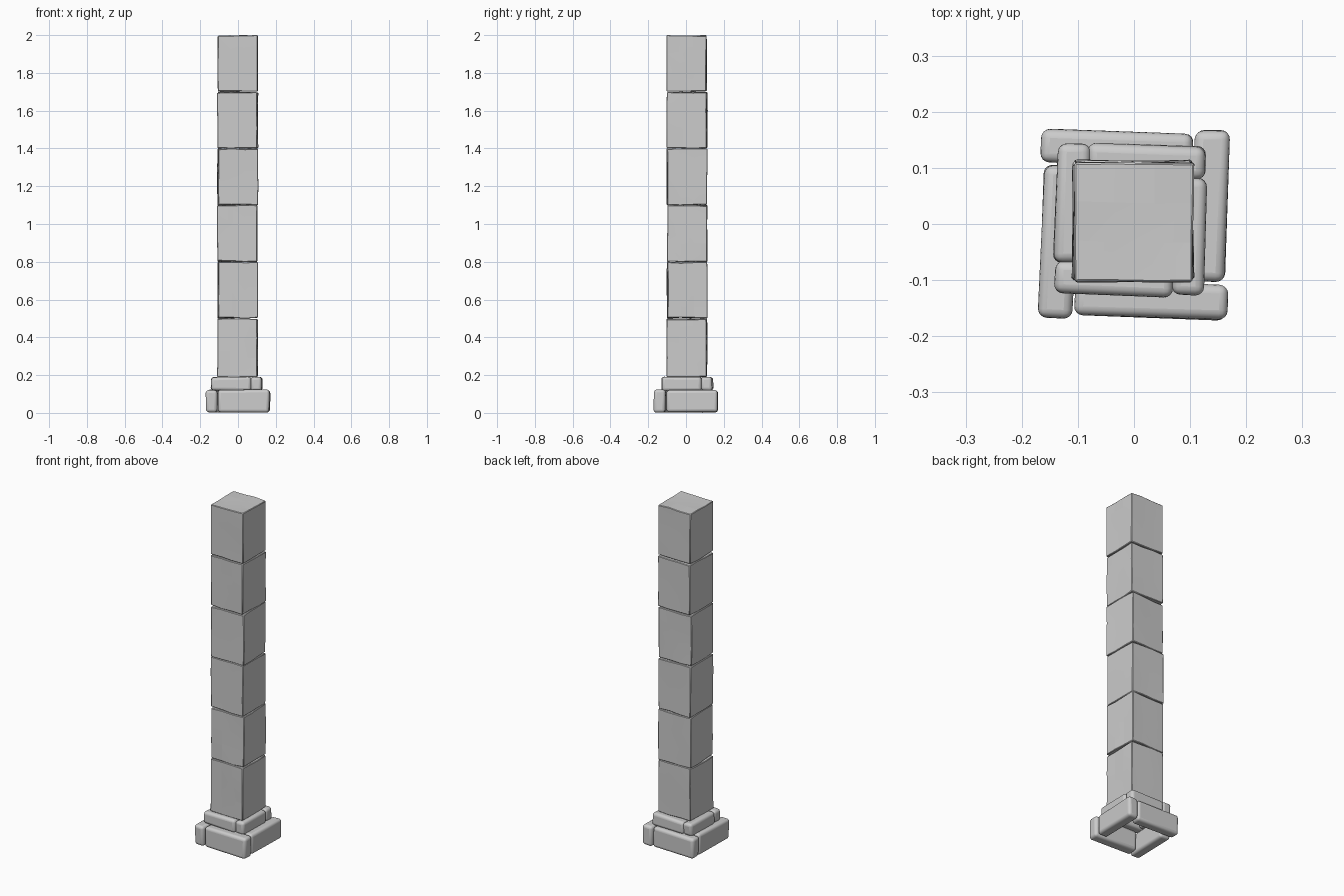
import bpy, bmesh, math, random
from mathutils import Matrix, Vector

if "Cube" in bpy.data.objects:
    bpy.data.objects.remove(bpy.data.objects["Cube"])

random.seed(4)


def make_block(name, size, loc, angle, bevel, segments, jitter, cuts):
    bm = bmesh.new()
    bmesh.ops.create_cube(bm, size=1.0)
    bmesh.ops.scale(bm, vec=size, verts=bm.verts)
    if cuts:
        bmesh.ops.subdivide_edges(bm, edges=bm.edges[:], cuts=cuts, use_grid_fill=True)
    # hand-hewn unevenness
    for v in bm.verts:
        v.co += Vector([random.uniform(-j, j) for j in jitter])
    bm.transform(Matrix.Translation(loc) @ Matrix.Rotation(angle, 4, 'Z'))
    mesh = bpy.data.meshes.new(name)
    bm.to_mesh(mesh)
    bm.free()
    obj = bpy.data.objects.new(name, mesh)
    bpy.context.collection.objects.link(obj)
    mod = obj.modifiers.new("Bevel", 'BEVEL')
    mod.width = bevel
    mod.segments = segments
    mod.limit_method = 'ANGLE'
    mod.angle_limit = math.radians(40)
    bpy.ops.object.select_all(action='DESELECT')
    obj.select_set(True)
    bpy.context.view_layer.objects.active = obj
    bpy.ops.object.shade_smooth_by_angle(angle=math.radians(35 if segments > 1 else 2))
    return obj


def stone_ring(name, z0, z1, outer, width, spin, tilt, center):
    # four bars arranged as a pinwheel around the shaft
    length = 2 * outer - width
    for i in range(4):
        a = math.radians(90 * i)
        offset = Vector((spin * width / 2, -(outer - width / 2), 0))
        loc = Matrix.Rotation(a, 3, 'Z') @ offset
        loc += Vector((center[0], center[1], (z0 + z1) / 2))
        make_block(f"{name}_{i + 1}", (length, width, z1 - z0), loc,
                   a + math.radians(tilt), 0.016, 4, (0.003, 0.002, 0.0025), 0)


# Base course and the narrower course above it
stone_ring("lower_base_stone", 0.003, 0.122, 0.166, 0.062, 1, -2.3, (0, 0))
stone_ring("upper_base_stone", 0.118, 0.19, 0.134, 0.058, -1, -2.3, (-0.006, 0.008))

# Shaft of six stacked stone blocks
turns = [-1.2, 1.2, -0.6, 1.5, -1.5, -0.8]
for i, turn in enumerate(turns):
    bottom = 0.19 if i == 0 else 0.202 + 0.3 * i
    top = 0.4975 + 0.3 * i
    loc = Vector((-0.002 + random.uniform(-0.002, 0.002),
                  0.005 + random.uniform(-0.002, 0.002), (bottom + top) / 2))
    make_block(f"shaft_block_{i + 1}", (0.211, 0.211, top - bottom), loc,
               math.radians(turn), 0.003, 1, (0.0015, 0.0015, 0.0035), 2)
